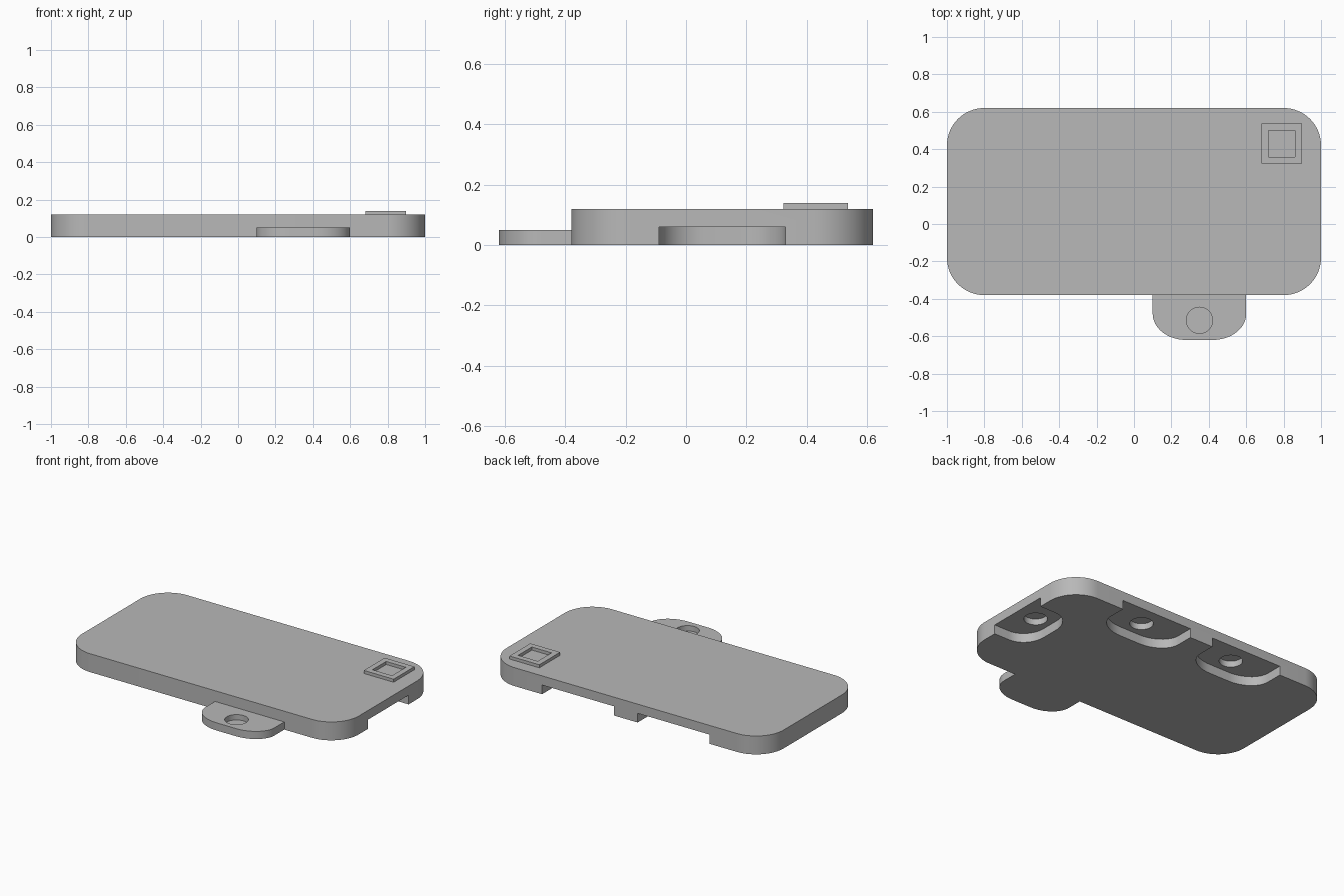
import bpy, bmesh
from math import sin, cos, pi
from mathutils import Matrix

cube = bpy.data.objects.get("Cube")
if cube:
    bpy.data.objects.remove(cube, do_unlink=True)

# Single grey plastic
grey = bpy.data.materials.new("grey plastic")
grey.use_nodes = True
colour = (0.48, 0.48, 0.48, 1)
grey.diffuse_color = colour
grey.node_tree.nodes["Principled BSDF"].inputs["Base Color"].default_value = colour

SEGMENTS = 16


def arc(cx, cy, rx, ry, start, sweep=pi / 2, steps=SEGMENTS):
    return [(cx + rx * cos(start + sweep * i / steps),
             cy + ry * sin(start + sweep * i / steps)) for i in range(steps + 1)]


def rounded_rectangle(w, d, r):
    x, y = w / 2 - r, d / 2 - r
    corners = [(x, y), (-x, y), (-x, -y), (x, -y)]
    return [p for i, (cx, cy) in enumerate(corners)
            for p in arc(cx, cy, r, r, i * pi / 2)]


def tongue(w, depth, rx, ry, start=0.0):
    """Straight-sided tongue along +y with a rounded far end."""
    x, y = w / 2 - rx, depth - ry
    return ([(-w / 2, start), (w / 2, start)]
            + arc(x, y, rx, ry, 0) + arc(-x, y, rx, ry, pi / 2))


def square(size):
    h = size / 2
    return [(h, h), (-h, h), (-h, -h), (h, -h)]


def circle(r):
    return arc(0, 0, r, r, 0, 2 * pi, 48)[:-1]


def extrude(name, outline, z0, z1, place=(0, 0), turn=0.0):
    bm = bmesh.new()
    base = bm.faces.new([bm.verts.new((x, y, z0)) for x, y in outline])
    top = bmesh.ops.extrude_face_region(bm, geom=[base])["geom"]
    bmesh.ops.translate(bm, vec=(0, 0, z1 - z0),
                        verts=[v for v in top if isinstance(v, bmesh.types.BMVert)])
    bmesh.ops.transform(bm, verts=bm.verts, matrix=Matrix.Translation((*place, 0))
                        @ Matrix.Rotation(turn, 4, "Z"))
    bmesh.ops.recalc_face_normals(bm, faces=bm.faces)
    mesh = bpy.data.meshes.new(name)
    bm.to_mesh(mesh)
    bm.free()
    mesh.materials.append(grey)
    obj = bpy.data.objects.new(name, mesh)
    bpy.context.collection.objects.link(obj)
    return obj


def select(obj):
    bpy.ops.object.select_all(action="DESELECT")
    obj.select_set(True)
    bpy.context.view_layer.objects.active = obj


def cut(obj, cutter):
    cutter.hide_render = True
    mod = obj.modifiers.new("cut", "BOOLEAN")
    mod.operation, mod.solver, mod.object = "DIFFERENCE", "EXACT", cutter
    select(obj)
    bpy.ops.object.modifier_apply(modifier=mod.name)
    bpy.data.objects.remove(cutter, do_unlink=True)


# Main slab
slab = extrude("slab", rounded_rectangle(2, 1, 0.2), 0, 0.12, (0, 0.12))

# Underside sockets: edge point, turn, width; each with a round hole in its roof
for x, y, turn, width in [(0.345, 0.62, pi, 0.52), (-0.345, 0.62, pi, 0.52),
                          (1, 0.12, pi / 2, 0.42)]:
    outline = tongue(width, 0.25, width * 0.36, 0.14, -0.1)
    cut(slab, extrude("socket_cutter", outline, -0.1, 0.06, (x, y), turn))
    hole = (x - 0.14 * sin(turn), y + 0.14 * cos(turn))
    cut(slab, extrude("hole_cutter", circle(0.07), 0.03, 0.1, hole))

# Connecting tab with a blind round hole
tab = extrude("connecting_tab", tongue(0.5, 0.24, 0.18, 0.14), 0, 0.05,
              (0.35, -0.38), pi)
cut(tab, extrude("hole_cutter", circle(0.07), 0.015, 0.1, (0.35, -0.515)))

# Raised square frame on the top corner
frame = extrude("square_frame", square(0.215), 0.12, 0.14, (0.79, 0.43))
cut(frame, extrude("frame_cutter", square(0.142), 0.1, 0.2, (0.79, 0.43)))

for obj in (slab, tab, frame):
    select(obj)
    bpy.ops.object.shade_smooth_by_angle()
